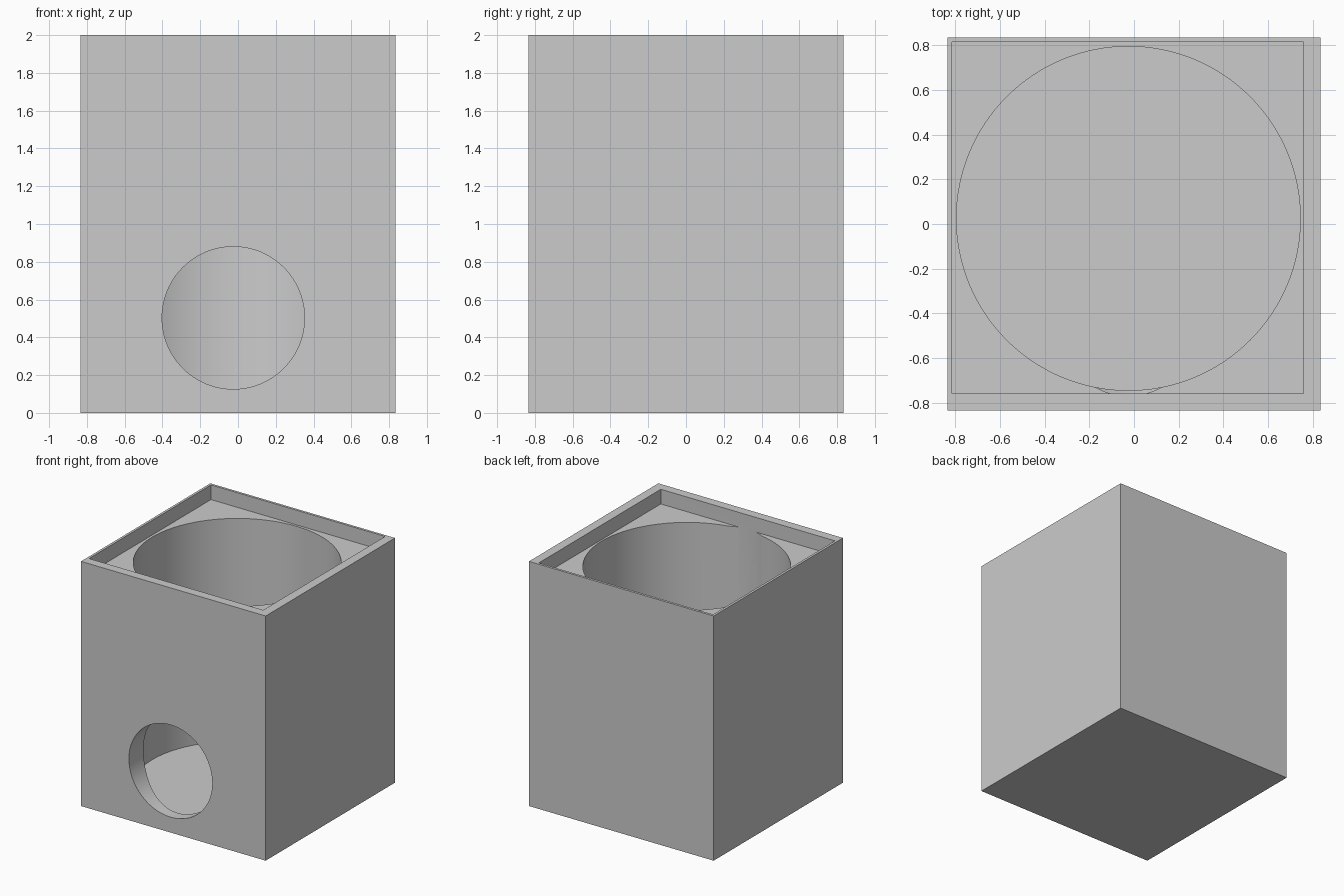
import bpy, bmesh, math
from mathutils import Matrix

cube = bpy.data.objects.get("Cube")
if cube:
    bpy.data.objects.remove(cube, do_unlink=True)

grey = bpy.data.materials.new("light_grey")
grey.use_nodes = True
colour = (0.6, 0.6, 0.6, 1)
grey.diffuse_color = colour
grey.node_tree.nodes["Principled BSDF"].inputs["Base Color"].default_value = colour

HALF, HEIGHT = 0.835, 2.0
CX, CY = -0.025, 0.025        # axis of the round chamber
LEDGE = 1.88                  # floor of the square recess
FRONT = -0.76                 # inner face of the front wall


def prism(name, outline, z0, z1, turn=None):
    """Extrude a flat outline from z0 to z1, optionally turned."""
    bm = bmesh.new()
    face = bm.faces.new([bm.verts.new((x, y, z0)) for x, y in outline])
    top = bmesh.ops.extrude_face_region(bm, geom=[face])["geom"]
    for v in top:
        if isinstance(v, bmesh.types.BMVert):
            v.co.z = z1
    if turn:
        bm.transform(turn)
    bmesh.ops.recalc_face_normals(bm, faces=bm.faces)
    mesh = bpy.data.meshes.new(name)
    bm.to_mesh(mesh)
    bm.free()
    mesh.materials.append(grey)
    obj = bpy.data.objects.new(name, mesh)
    bpy.context.collection.objects.link(obj)
    return obj


def rect(x0, x1, y0, y1):
    return [(x0, y0), (x1, y0), (x1, y1), (x0, y1)]


def circle(x, y, r, n=128):
    return [(x + r * math.cos(math.tau * i / n), y + r * math.sin(math.tau * i / n))
            for i in range(n)]


# Solid housing
housing = prism("housing", rect(-HALF, HALF, -HALF, HALF), 0, HEIGHT)

# Rounded slot at the front of the chamber, flattened against the front wall
R, SY = 0.3, -0.47
a = math.acos((SY - FRONT) / R)
slot = [(CX + R * math.sin(t), SY - R * math.cos(t))
        for t in [a + (math.pi * 2 - 2 * a) * i / 64 for i in range(65)]]

# Square recess, round chamber, slot and round front opening
sideways = Matrix.Rotation(math.radians(90), 4, "X")
cutters = [
    prism("recess_cutter", rect(-0.815, 0.76, FRONT, 0.815), LEDGE, 2.2),
    prism("chamber_cutter", circle(CX, CY, 0.77), 0.06, 1.95),
    prism("slot_cutter", slot, 0.5, 1.92),
    prism("opening_cutter", circle(CX, 0.503, 0.377), 0.3, 1.0, sideways),
]
for cutter in cutters:
    mod = housing.modifiers.new(cutter.name, "BOOLEAN")
    mod.operation = "DIFFERENCE"
    mod.solver = "EXACT"
    mod.object = cutter

# Apply the cuts and remove the cutters
bpy.context.view_layer.objects.active = housing
housing.select_set(True)
for mod in list(housing.modifiers):
    bpy.ops.object.modifier_apply(modifier=mod.name)
for cutter in cutters:
    bpy.data.objects.remove(cutter, do_unlink=True)
bpy.ops.object.shade_smooth_by_angle(angle=math.radians(30))
